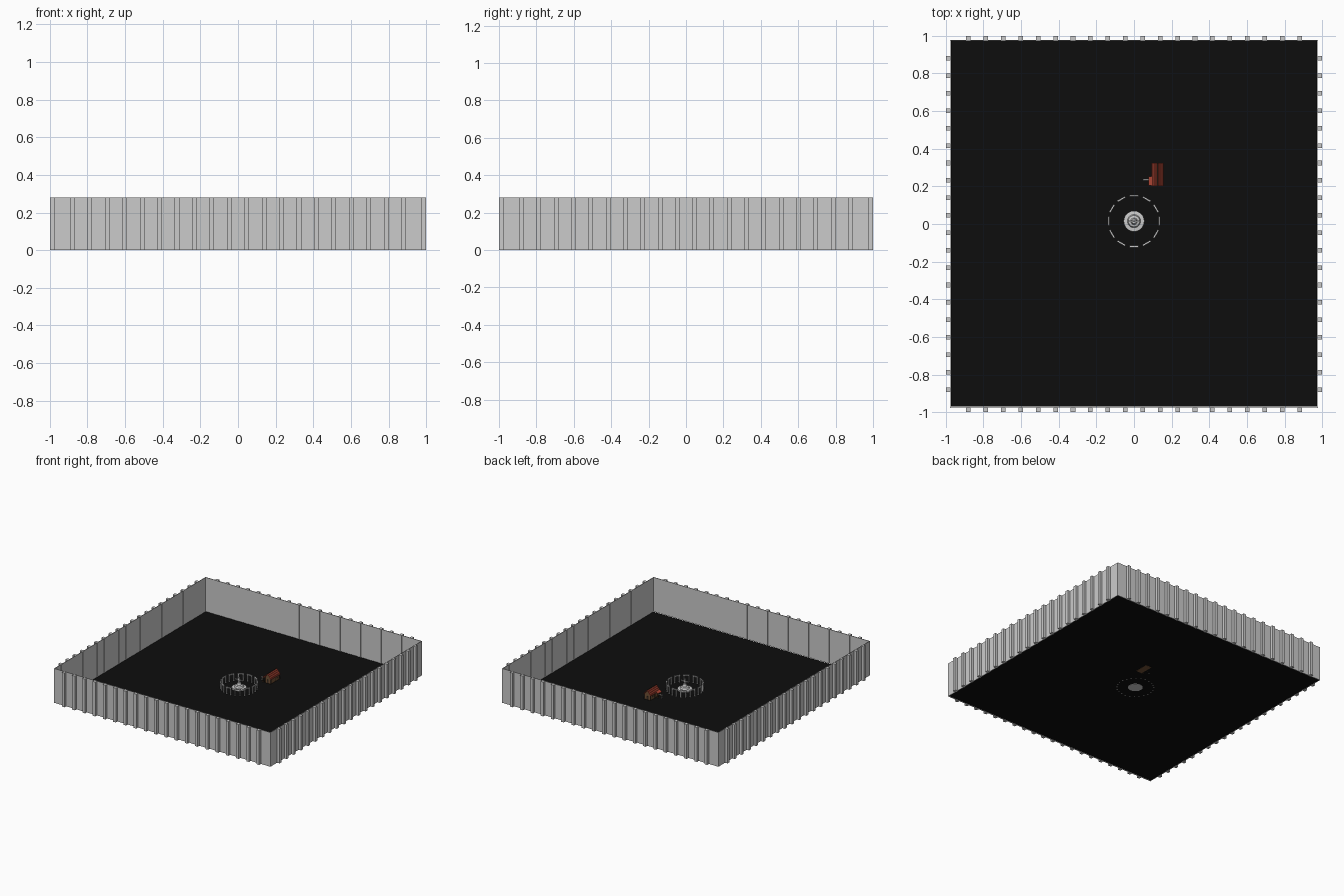
import bpy, bmesh, math
from mathutils import Matrix, Vector

if "Cube" in bpy.data.objects:
    bpy.data.objects.remove(bpy.data.objects["Cube"])


def material(name, rgb):
    m = bpy.data.materials.new(name)
    m.diffuse_color = (*rgb, 1)
    m.use_nodes = True
    m.node_tree.nodes["Principled BSDF"].inputs["Base Color"].default_value = m.diffuse_color
    return m


BLACK = material("black_floor", (0.004, 0.004, 0.004))
RED = material("red_tiles", (0.42, 0.06, 0.035))
BROWN = material("brown_timber", (0.16, 0.08, 0.035))
DARK = material("dark_timber", (0.04, 0.025, 0.015))


def finish(name, bm, mat=None):
    bmesh.ops.recalc_face_normals(bm, faces=bm.faces)
    me = bpy.data.meshes.new(name)
    bm.to_mesh(me)
    bm.free()
    ob = bpy.data.objects.new(name, me)
    bpy.context.collection.objects.link(ob)
    if mat:
        me.materials.append(mat)
    return ob


def box(bm, lo, hi, mat=Matrix()):
    lo, hi = Vector(lo), Vector(hi)
    m = mat @ Matrix.Translation((lo + hi) / 2) @ Matrix.Diagonal((*(hi - lo), 1))
    bmesh.ops.create_cube(bm, size=1, matrix=m)


def boxes(name, items, mat=None):
    bm = bmesh.new()
    for lo, hi in items:
        box(bm, lo, hi)
    return finish(name, bm, mat)


def prism(bm, profile, y0, y1):
    # extrude an xz outline along y
    f = bm.faces.new([bm.verts.new((x, y0, z)) for x, z in profile])
    r = bmesh.ops.extrude_face_region(bm, geom=[f])
    vs = [g for g in r["geom"] if isinstance(g, bmesh.types.BMVert)]
    bmesh.ops.translate(bm, verts=vs, vec=(0, y1 - y0, 0))


def lathe(name, profile, centre, n=32):
    bm = bmesh.new()
    vs = [bm.verts.new((r, 0, z)) for r, z in profile]
    es = [bm.edges.new(p) for p in zip(vs, vs[1:])]
    bmesh.ops.spin(bm, geom=vs + es, cent=(0, 0, 0), axis=(0, 0, 1),
                   angle=2 * math.pi, steps=n, use_duplicate=False)
    bmesh.ops.remove_doubles(bm, verts=bm.verts, dist=1e-5)
    ob = finish(name, bm)
    ob.location = centre
    bpy.context.view_layer.objects.active = ob
    ob.select_set(True)
    bpy.ops.object.shade_smooth_by_angle()
    ob.select_set(False)
    return ob


# floor
bm = bmesh.new()
bmesh.ops.create_grid(bm, x_segments=1, y_segments=1, size=0.973,
                      matrix=Matrix.Translation((0, 0.004, 0.001)))
finish("floor", bm, BLACK)

# four enclosing walls, each with a row of twenty outside ribs
H = 0.28
for side, name in enumerate(("front", "right", "back", "left")):
    turn = Matrix.Rotation(side * math.pi / 2, 4, "Z")
    bm = bmesh.new()
    box(bm, (-0.978, -0.978, 0), (0.978, -0.974, H), turn)
    finish(name + "_wall", bm)
    bm = bmesh.new()
    for i in range(20):
        x = -0.88 + i * 1.76 / 19
        box(bm, (x - 0.012, -1.0, 0), (x + 0.012, -0.972, H), turn)
    finish(name + "_wall_ribs", bm)

# ring of twelve arches
C = Vector((0, 0.015, 0))
bm = bmesh.new()
for i in range(12):
    m = Matrix.Translation(C) @ Matrix.Rotation(i * math.pi / 6, 4, "Z") @ Matrix.Translation((0, 0.135, 0))
    for s in (-1, 1):
        x = s * 0.018
        box(bm, (x - 0.004, -0.004, 0), (x + 0.004, 0.004, 0.052), m)
    box(bm, (-0.024, -0.0045, 0.052), (0.024, 0.0045, 0.06), m)
finish("arch_ring", bm)

# round pedestal with a monument
lathe("pedestal", [(0, 0), (0.055, 0), (0.055, 0.012), (0.035, 0.014), (0.03, 0.026),
                   (0.018, 0.03), (0.012, 0.05), (0, 0.05)], C)
boxes("monument", [((-0.006, 0.011, 0.045), (0.006, 0.019, 0.09)),
                   ((-0.033, 0.0115, 0.066), (0.033, 0.0185, 0.073))])

# house body with gables
bm = bmesh.new()
prism(bm, [(0.099, 0), (0.151, 0), (0.151, 0.045), (0.125, 0.075), (0.099, 0.045)], 0.207, 0.318)
finish("house_body", bm, BROWN)

# roof slopes with raised tile ribs
bm = bmesh.new()
for s in (-1, 1):
    prism(bm, [(0.125, 0.075), (0.125, 0.081), (0.125 + s * 0.032, 0.044), (0.125 + s * 0.032, 0.038)],
          0.201, 0.324)
    for k in range(1, 4):
        x, z = 0.125 + s * 0.009 * k, 0.081 - 0.0104 * k
        box(bm, (x - 0.0012, 0.201, z - 0.003), (x + 0.0012, 0.324, z + 0.002))
finish("house_roof", bm, RED)

# timber frame, door and ridge beam
frame = [((x - 0.003, y - 0.003, 0), (x + 0.003, y + 0.003, 0.045))
         for x in (0.099, 0.151) for y in (0.207, 0.262, 0.318)]
frame += [((0.123, 0.2, 0.078), (0.127, 0.325, 0.084)),
          ((0.097, 0.28, 0.018), (0.153, 0.3, 0.034)),
          ((0.117, 0.205, 0), (0.133, 0.32, 0.03))]
boxes("house_frame", frame, DARK)

# side porch
bm = bmesh.new()
prism(bm, [(0.1, 0.046), (0.1, 0.05), (0.076, 0.038), (0.076, 0.034)], 0.204, 0.252)
finish("porch_roof", bm, RED)
boxes("porch_posts", [((0.078, y - 0.002, 0), (0.082, y + 0.002, 0.036)) for y in (0.208, 0.248)], BROWN)

# small grey side beam with its post
boxes("side_beam", [((0.048, 0.231, 0.022), (0.08, 0.239, 0.028)),
                    ((0.05, 0.232, 0), (0.056, 0.238, 0.022))])
